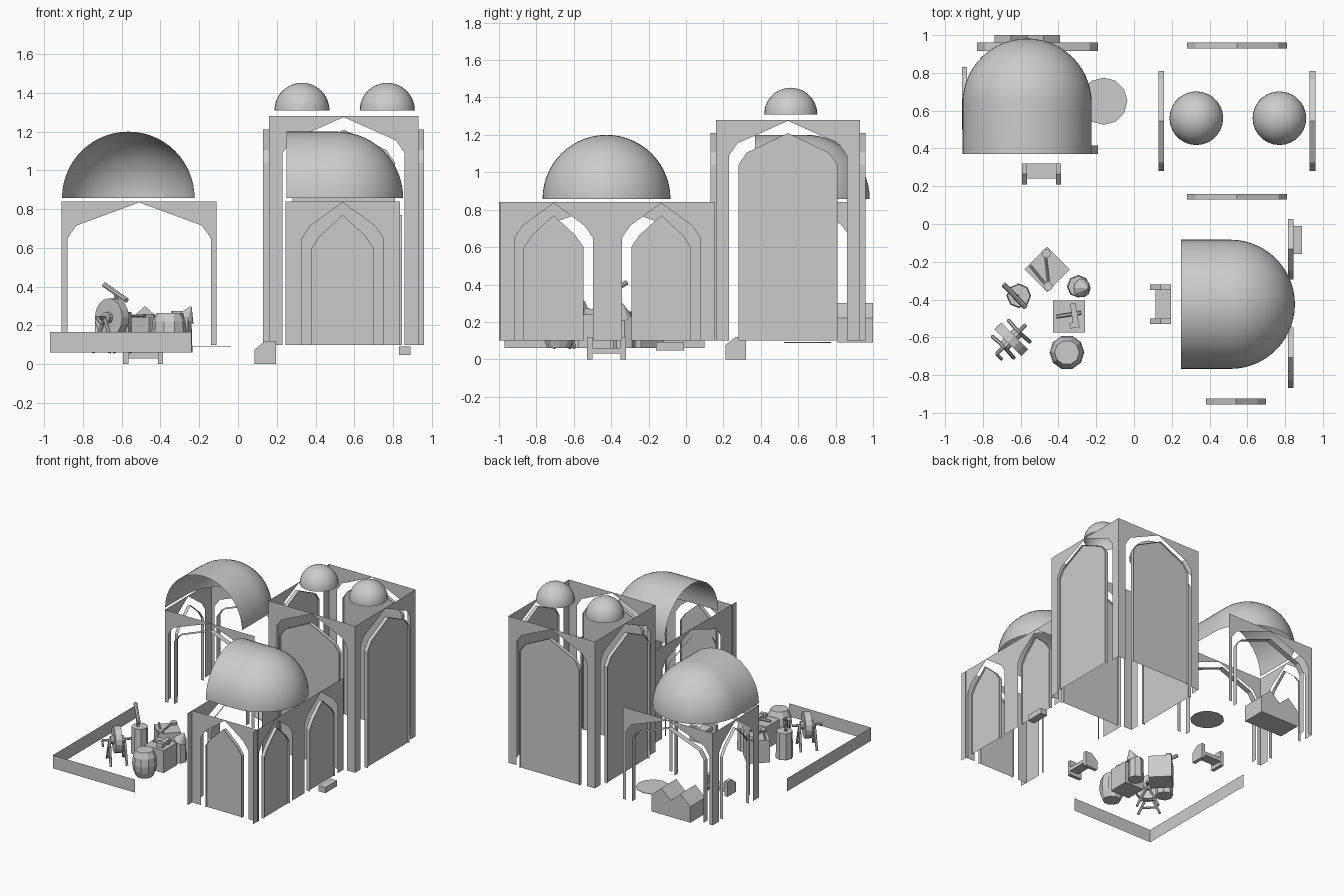
import bpy, bmesh, math
from math import pi, sin, cos
from mathutils import Vector, Matrix

if "Cube" in bpy.data.objects:
    bpy.data.objects.remove(bpy.data.objects["Cube"])

def mesh(name, verts, faces, loc=(0, 0, 0), rot=(0, 0, 0), smooth=False):
    me = bpy.data.meshes.new(name)
    bm = bmesh.new()
    vs = [bm.verts.new(v) for v in verts]
    for f in faces:
        bm.faces.new([vs[i] for i in f])
    if smooth:
        bmesh.ops.remove_doubles(bm, verts=bm.verts, dist=1e-4)
        for f in bm.faces:
            f.smooth = True
    bmesh.ops.recalc_face_normals(bm, faces=bm.faces)
    bm.to_mesh(me)
    bm.free()
    ob = bpy.data.objects.new(name, me)
    bpy.context.collection.objects.link(ob)
    ob.location = loc
    ob.rotation_euler = rot
    return ob

def prism(name, profile, d0, d1, loc=(0, 0, 0), rotz=0, caps=True):
    """Extrude an (x, z) profile along local y."""
    n = len(profile)
    v = [(x, d0, z) for x, z in profile] + [(x, d1, z) for x, z in profile]
    f = [(i, (i + 1) % n, (i + 1) % n + n, i + n) for i in range(n if caps else n - 1)]
    if caps:
        f += [tuple(range(n)), tuple(range(n, 2 * n))]
    return mesh(name, v, f, loc, (0, 0, rotz))

def box(name, c, s, rot=(0, 0, 0)):
    x, z = s[0] / 2, s[2] / 2
    ob = prism(name, [(-x, -z), (x, -z), (x, z), (-x, z)], -s[1] / 2, s[1] / 2, c)
    ob.rotation_euler = rot
    return ob

def lathe(name, profile, loc, sides, smooth=False, rot=(0, 0, 0)):
    v = [(r * cos(2 * pi * k / sides), r * sin(2 * pi * k / sides), z)
         for r, z in profile for k in range(sides)]
    f = [(j * sides + k, j * sides + (k + 1) % sides,
          (j + 1) * sides + (k + 1) % sides, (j + 1) * sides + k)
         for j in range(len(profile) - 1) for k in range(sides)]
    if not smooth:
        f += [tuple(range(sides)), tuple(range(len(v) - sides, len(v)))]
    return mesh(name, v, f, loc, rot, smooth)

def rod(name, a, b, r, sides=8):
    a, b = Vector(a), Vector(b)
    d = b - a
    ob = lathe(name, [(r, 0), (r, d.length)], a, sides)
    ob.rotation_euler = d.to_track_quat('Z', 'Y').to_euler()
    return ob

def arch(w, shoulder, apex):
    return [(-w, .1), (-w, shoulder), (-w + .045, shoulder + .065), (0, apex),
            (w - .045, shoulder + .065), (w, shoulder), (w, .1)]

def bay(name, loc, rotz, half, w, top, d0, d1, filled):
    """Flat wall with pointed opening, inner arch strip and optional panel."""
    ob = arch(w + .05, top - .19, top - .005)
    pts = [(-half, .1)] + ob + [(half, .1), (half, top), (-half, top)]
    mesh(name + "_wall", [(x, 0, z) for x, z in pts], [tuple(range(len(pts)))], loc, (0, 0, rotz))
    inner = arch(w, top - .24, top - .07)
    prism(name + "_arch_strip", inner, d0, d1, loc, rotz, caps=False)
    if filled:
        m = (d0 + d1) / 2
        mesh(name + "_panel", [(x, m, z) for x, z in inner], [tuple(range(7))], loc, (0, 0, rotz))

def apse(name, loc, rotz, r, length, n=28, m=14):
    """Open barrel vault ending in a quarter sphere."""
    rows = [(0, 1)] + [(length + r * sin(t * pi / 2 / m), cos(t * pi / 2 / m)) for t in range(m + 1)]
    v = [(r * s * cos(pi * k / n), y, r * s * sin(pi * k / n)) for y, s in rows for k in range(n + 1)]
    f = [(j * (n + 1) + k, j * (n + 1) + k + 1, (j + 1) * (n + 1) + k + 1, (j + 1) * (n + 1) + k)
         for j in range(m + 1) for k in range(n)]
    mesh(name, v, f, loc, (0, 0, rotz), smooth=True)

H = pi / 2
# tall central hall, four panelled sides, two small domes
for i, nm in enumerate(["front", "right", "back", "left"]):
    c, a = .545, i * H
    bay("hall_" + nm, (c + .385 * sin(a), c - .385 * cos(a), 0), a, .385, .265, 1.28, -.03, 0, True)
for x in (.33, .77):
    lathe("small_dome", [(.142 * cos(t * pi / 20), .142 * sin(t * pi / 20)) for t in range(11)],
          (x, .56, 1.31), 28, smooth=True)

# left wing, open arches
bay("left_wing_front", (-.51, .37, 0), 0, .4, .32, .84, 0, .045, False)
bay("left_wing_back", (-.51, .96, 0), pi, .4, .32, .84, 0, .045, False)
bay("left_wing_side", (-.91, .665, 0), -H, .295, .165, .84, 0, .025, False)
apse("left_wing_vault", (-.566, .37, .858), 0, .342, .27)

# front wing, panelled outside and open towards the court
for y in (-.7125, -.1375):
    bay("front_wing_right", (.83, y + .005, 0), H, .2875, .16, .84, -.015, .015, True)
bay("front_wing_front", (.54, -.94, 0), 0, .295, .16, .84, -.015, .015, True)
bay("front_wing_court", (.25, -.425, 0), -H, .575, .32, .84, 0, .01, False)
apse("front_wing_vault", (.25, -.425, .858), -H, .342, .26)

# entrance steps with chamfered cheeks
cheek = [(0, 0), (.11, 0), (.11, .12), (.055, .12), (0, .075)]
def steps(name, loc, rotz):
    for s in (-1, 1):
        prism(name + "_cheek", cheek, s * .09 - .014, s * .09 + .014, loc, rotz)
    prism(name + "_tread", [(.03, .03), (.11, .03), (.11, .06), (.03, .06)], -.08, .08, loc, rotz)
steps("court_steps", (.085, -.425, 0), 0)
steps("left_wing_steps", (-.49, .21, 0), H)
box("side_step", (.86, -.085, .07), (.06, .15, .045))
lathe("round_mat", [(.125, 0), (.125, .004)], (-.16, .65, .088), 12)

# twin gabled chests behind the left wing
for x in (-.65, -.48):
    prism("gabled_chest", [(-.088, .09), (.088, .09), (.088, .22), (0, .3), (-.088, .22)], .81, 1.0, (x, 0, 0))

# low court wall
mesh("court_wall", [(-.24, -.97, .06), (-.97, -.97, .06), (-.97, .1, .06),
                    (-.24, -.97, .165), (-.97, -.97, .165), (-.97, .1, .165)],
     [(0, 1, 4, 3), (1, 2, 5, 4)])

# work table with tongs
box("work_table", (-.46, -.24, .15), (.17, .17, .18), (0, 0, pi / 4))
rod("tongs_arm", (-.55, -.22, .25), (-.455, -.335, .25), .007)
rod("tongs_arm", (-.47, -.155, .25), (-.45, -.335, .25), .007)
for p in ((-.465, -.155), (-.455, -.33)):
    lathe("tongs_head", [(.024, 0), (.024, .02)], (*p, .24), 10)

# square block with hammer
box("square_block", (-.345, -.49, .15), (.17, .17, .18))
rod("hammer_handle", (-.41, -.49, .25), (-.28, -.47, .255), .01, 6)
box("hammer_head", (-.315, -.48, .255), (.03, .12, .03), (0, 0, .15))
box("hammer_end", (-.315, -.535, .255), (.05, .03, .04), (0, 0, .15))

# barrel
lathe("barrel", [(.065, .06), (.085, .11), (.092, .16), (.085, .22), (.065, .265)], (-.355, -.68, 0), 10)

# stump with tilted bar
lathe("stump", [(.065, .06), (.06, .27)], (-.61, -.38, 0), 8)
rod("tilted_bar", (-.69, -.32, .41), (-.575, -.44, .33), .014)
rod("bar_support", (-.62, -.385, .27), (-.63, -.38, .37), .012)

# small stump with cone
lathe("small_stump", [(.06, .06), (.055, .23)], (-.295, -.33, 0), 8)
lathe("cone", [(.05, 0), (.004, .075)], (-.275, -.34, .23), 10, rot=(0, .45, 0))

# grinding wheel on a trestle
c, ax, tg = Vector((-.65, -.61, .24)), Vector((.707, .707, 0)), Vector((.707, -.707, 0))
rod("grinding_wheel", c - ax * .025, c + ax * .025, .1, 16)
rod("wheel_hub", c - ax * .05, c + ax * .05, .03, 10)
rod("wheel_axle", c - ax * .11, c + ax * .11, .01, 8)
crank = c - ax * .11
rod("crank", crank, crank + tg * .04 + Vector((0, 0, -.03)), .008, 6)
for s in (-1, 1):
    for t in (-1, 1):
        rod("trestle_leg", c + ax * .055 * s, c + ax * .06 * s + tg * .08 * t - Vector((0, 0, .18)), .01, 6)
    p = c + ax * .058 * s - Vector((0, 0, .13))
    rod("trestle_brace", p - tg * .06, p + tg * .06, .008, 6)
